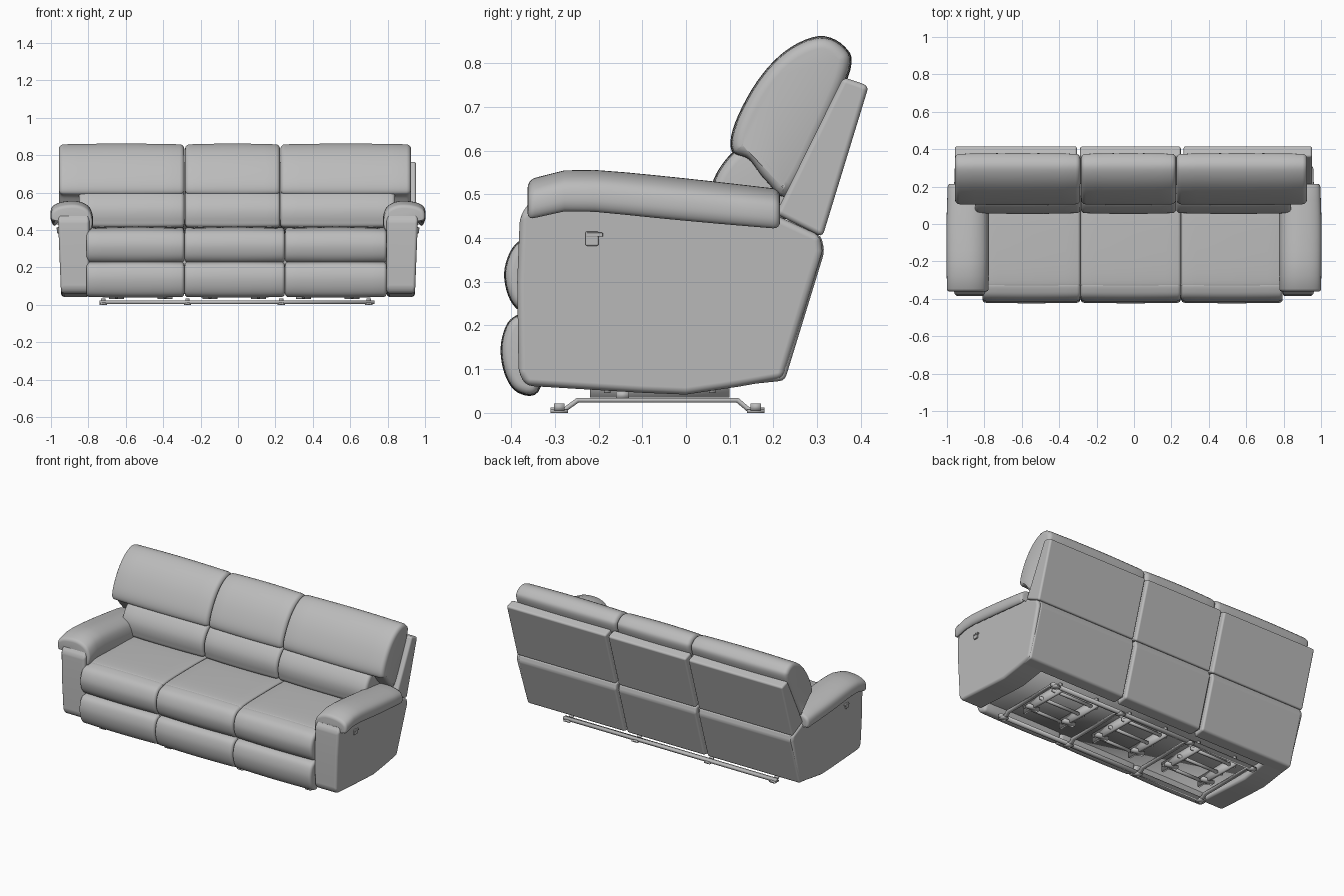
import bpy, math
from mathutils import Vector

if "Cube" in bpy.data.objects:
    bpy.data.objects.remove(bpy.data.objects["Cube"])

grey = bpy.data.materials.new("grey upholstery")
grey.use_nodes = True
COLOUR = (0.5, 0.5, 0.5, 1)
grey.diffuse_color = COLOUR
grey.node_tree.nodes["Principled BSDF"].inputs["Base Color"].default_value = COLOUR


def make(name, verts, faces, bevel=0):
    mesh = bpy.data.meshes.new(name)
    mesh.from_pydata(verts, [], faces)
    mesh.materials.append(grey)
    obj = bpy.data.objects.new(name, mesh)
    bpy.context.collection.objects.link(obj)
    mesh.shade_smooth()
    if bevel:
        mod = obj.modifiers.new("Rounded edges", "BEVEL")
        mod.width, mod.segments, mod.harden_normals = bevel, 3, True
    return obj


def area(pts):
    return sum(a[0] * b[1] - b[0] * a[1] for a, b in zip(pts, pts[1:] + pts[:1]))


def rounded(pts, steps=5):
    """Closed smooth curve through the profile points."""
    out, n = [], len(pts)
    for i in range(n):
        a, b, c, d = (Vector(pts[(i + k) % n]) for k in (-1, 0, 1, 2))
        for s in range(steps):
            t = s / steps
            out.append(0.5 * (2 * b + (c - a) * t + (2 * a - 5 * b + 4 * c - d) * t**2
                              + (3 * b - a - 3 * c + d) * t**3))
    return out


def loft(name, pts, lo, hi, place, radius=0.03, crown=0.0):
    """Padded shape: smooth profile swept from lo to hi with soft rounded ends."""
    pts = rounded(pts)
    if area(pts) < 0:
        pts.reverse()
    n = len(pts)
    normals = []
    for i in range(n):
        d = pts[(i + 1) % n] - pts[i - 1]
        normals.append(Vector((d.y, -d.x)).normalized())
    angles = [math.radians(a) for a in (0, 22, 45, 67, 90)]
    stations = [(lo + radius * (1 - math.sin(a)), radius * (1 - math.cos(a))) for a in reversed(angles)]
    stations.reverse()
    stations = [(lo + radius * (1 - math.cos(a)), radius * (1 - math.sin(a))) for a in angles]
    inner_lo, inner_hi = lo + radius, hi - radius
    for k in range(1, 8):
        t = k / 8
        stations.append((inner_lo + (inner_hi - inner_lo) * t, -crown * math.sin(math.pi * t)))
    stations += [(hi - radius * (1 - math.cos(a)), radius * (1 - math.sin(a))) for a in reversed(angles)]
    verts = [place(s, *(p - nrm * off)) for s, off in stations for p, nrm in zip(pts, normals)]
    m = len(stations)
    faces = [(r * n + i, r * n + (i + 1) % n, (r + 1) * n + (i + 1) % n, (r + 1) * n + i)
             for r in range(m - 1) for i in range(n)]
    faces += [tuple(reversed(range(n))), tuple(range((m - 1) * n, m * n))]
    return make(name, verts, faces)


def along_x(s, y, z):
    return (s, y, z)


def prism(name, pts, x0, x1, bevel=0.01, taper=0.0):
    """Flat-sided side profile in y and z, extruded across x."""
    if area([Vector(p) for p in pts]) < 0:
        pts = pts[::-1]
    n = len(pts)
    verts = [(x0, y, z) for y, z in pts] + [(x1 + taper * (0.45 - z), y, z) for y, z in pts]
    faces = [(i, (i + 1) % n, n + (i + 1) % n, n + i) for i in range(n)]
    faces += [tuple(reversed(range(n))), tuple(range(n, 2 * n))]
    if x1 < x0:
        faces = [f[::-1] for f in faces]
    return make(name, verts, faces, bevel)


def box(name, x0, x1, y0, y1, z0, z1, bevel=0.0):
    return prism(name, [(y0, z0), (y1, z0), (y1, z1), (y0, z1)], x0, x1, bevel)


# Seats: name, seat edges, back edges, shell edges
seats = [("right", (-0.81, -0.287), (-0.957, -0.287), (-0.957, -0.305)),
         ("middle", (-0.285, 0.25), (-0.283, 0.225), (-0.288, 0.25)),
         ("left", (0.252, 0.795), (0.227, 0.925), (0.265, 0.952))]
footrest = [(-0.34, 0.05), (-0.385, 0.05), (-0.412, 0.09), (-0.421, 0.15), (-0.405, 0.205),
            (-0.37, 0.226), (-0.33, 0.222), (-0.32, 0.14)]
seat_front = [(-0.31, 0.40), (-0.36, 0.4), (-0.395, 0.375), (-0.413, 0.32), (-0.4, 0.26),
              (-0.365, 0.228), (-0.31, 0.23), (-0.29, 0.31)]
seat_top = [(-0.335, 0.39), (-0.3, 0.411), (-0.1, 0.416), (0.1, 0.412), (0.17, 0.39),
            (0.16, 0.31), (-0.1, 0.29), (-0.31, 0.31)]
lumbar = [(0.085, 0.415), (0.062, 0.45), (0.06, 0.51), (0.085, 0.565), (0.13, 0.605),
          (0.21, 0.61), (0.25, 0.52), (0.2, 0.42)]
headrest = [(0.145, 0.58), (0.108, 0.6), (0.115, 0.66), (0.165, 0.755), (0.23, 0.825),
            (0.305, 0.858), (0.36, 0.835), (0.372, 0.785), (0.31, 0.64), (0.235, 0.5), (0.185, 0.53)]
shell = [(0.205, 0.455), (0.36, 0.768), (0.418, 0.748), (0.312, 0.402)]
lower_back = [(0.2, 0.415), (0.308, 0.408), (0.317, 0.37), (0.226, 0.074), (0.15, 0.066)]

for name, seat, back, panel in seats:
    loft(name + "_footrest_pad", footrest, *seat, along_x, 0.018, 0.003)
    loft(name + "_seat_front", seat_front, *seat, along_x, 0.018, 0.003)
    loft(name + "_seat_cushion", seat_top, *seat, along_x, 0.015, 0.004)
    support = (max(back[0], -0.85), min(back[1], 0.84))
    loft(name + "_lumbar_cushion", lumbar, *support, along_x, 0.02, 0.004)
    loft(name + "_headrest_cushion", headrest, *back, along_x, 0.025, 0.004)
    prism(name + "_back_shell", shell, *panel, 0.012)
    prism(name + "_lower_back", lower_back, max(panel[0], -0.945), min(panel[1], 0.94), 0.012)

# Inner body that closes the gaps
prism("inner_body", [(-0.36, 0.09), (0.2, 0.09), (0.29, 0.38), (0.25, 0.45), (0.1, 0.36), (-0.36, 0.36)],
      -0.82, 0.81, 0)

# Arms
arm = [(-0.365, 0.062), (-0.383, 0.09), (-0.386, 0.3), (-0.38, 0.45), (-0.345, 0.5), (0.2, 0.455), (0.308, 0.405),
       (0.312, 0.37), (0.222, 0.078), (0.12, 0.06), (0.0, 0.042), (-0.1, 0.046)]
arm_pad = [(0.785, 0.42), (0.778, 0.47), (0.8, 0.525), (0.86, 0.552), (0.94, 0.548), (0.99, 0.525),
           (1.0, 0.485), (0.985, 0.462), (0.955, 0.485), (0.87, 0.49), (0.815, 0.47), (0.805, 0.42)]
for side, s in (("right", -1), ("left", 1)):
    prism(side + "_arm", arm, s * 0.795, s * 0.962, 0.016, -s * 0.04)

    def on_arm(t, x, z, s=s):
        slope = -0.1 * max(t + 0.2, 0) - 0.35 * max(-0.3 - t, 0)
        return (s * (x - 0.02 * max(t, 0)), t, z + slope)
    pad = loft(side + "_arm_pad", arm_pad, -0.362, 0.215, on_arm, 0.016, 0.003)
    if s > 0:
        pad.data.flip_normals()

    # Recline handle with its cup
    a, b = sorted((s * 0.95, s * 0.968))
    box(side + "_handle_cup", a, b, -0.23, -0.2, 0.382, 0.415, 0.004)
    box(side + "_handle_lever", a - 0.003, b + 0.003, -0.228, -0.19, 0.403, 0.412, 0.002)

# Underframe: long rails, cranked cross bars and feet
for name, y in (("front", -0.29), ("rear", 0.16)):
    box(name + "_rail", -0.74, 0.73, y - 0.012, y + 0.012, 0.005, 0.022)
    for x in (-0.72, -0.27, 0.23, 0.7):
        box(name + "_foot", x - 0.02, x + 0.02, y - 0.02, y + 0.02, 0.0, 0.008)
crank = [(-0.31, 0.003), (-0.275, 0.003), (-0.245, 0.024), (0.115, 0.024), (0.14, 0.003), (0.18, 0.003),
         (0.18, 0.012), (0.146, 0.012), (0.12, 0.034), (-0.25, 0.034), (-0.28, 0.012), (-0.31, 0.012)]
for x in (-0.72, -0.27, 0.23, 0.7):
    prism("cross_bar", crank, x - 0.012, x + 0.012, 0)

# Recliner mechanism below each seat
for x in (-0.52, -0.02, 0.48):
    for dx in (-0.13, 0.13):
        box("mechanism_side_link", x + dx - 0.008, x + dx + 0.008, -0.22, 0.1, 0.035, 0.09)
        box("mechanism_bracket", x + dx - 0.04, x + dx + 0.04, -0.16, -0.13, 0.032, 0.05)
    for y in (-0.18, -0.05, 0.06):
        box("mechanism_cross_tube", x - 0.16, x + 0.16, y - 0.007, y + 0.007, 0.045, 0.06)
